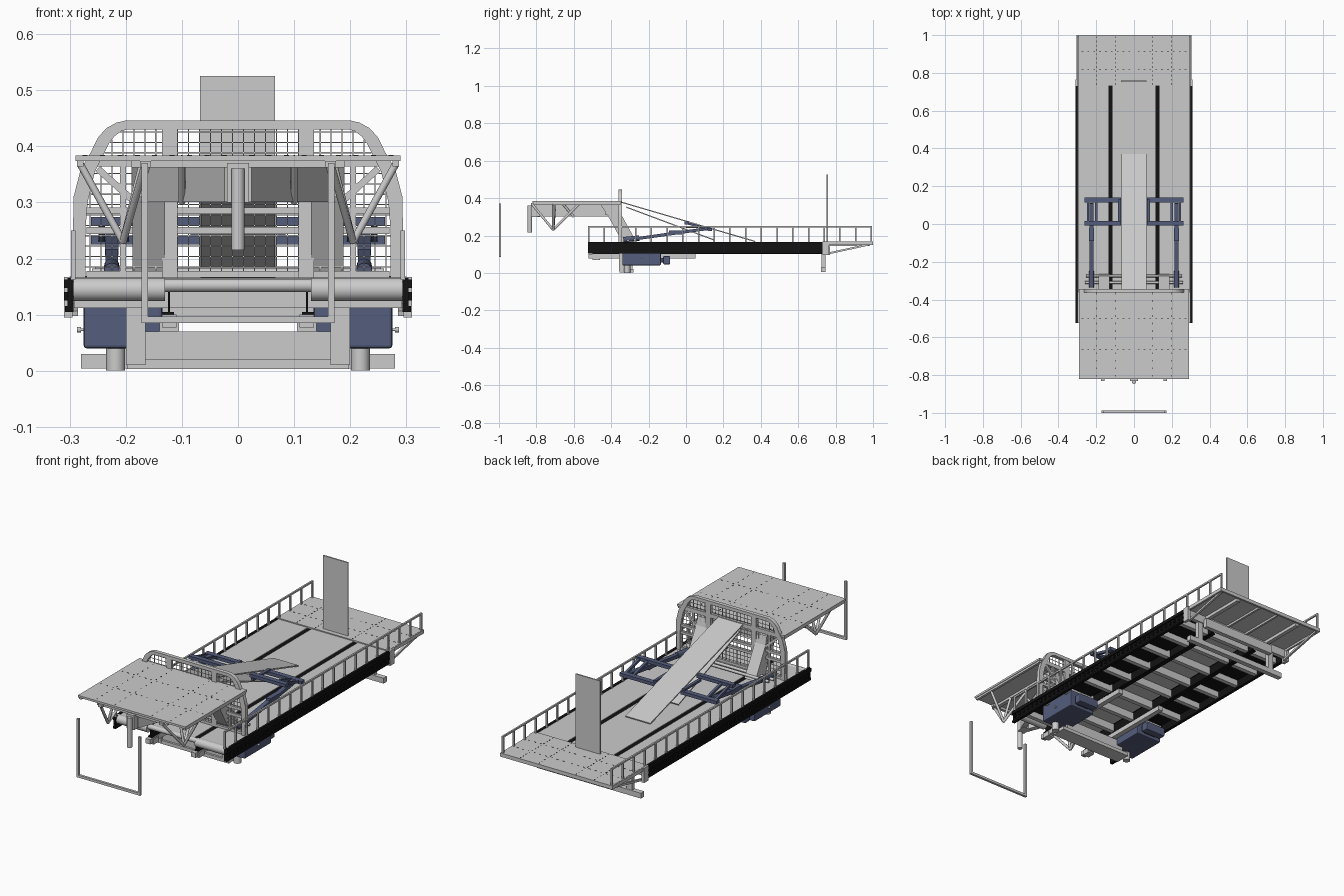
import bpy, bmesh, math
from mathutils import Vector, Matrix

if "Cube" in bpy.data.objects:
    bpy.data.objects.remove(bpy.data.objects["Cube"])


def material(name, rgb):
    m = bpy.data.materials.new(name)
    m.diffuse_color = (*rgb, 1)
    m.use_nodes = True
    m.node_tree.nodes["Principled BSDF"].inputs["Base Color"].default_value = m.diffuse_color
    return m


BLACK = material("black", (0.006, 0.006, 0.007))
BLUE = material("blue", (0.09, 0.11, 0.2))


class Part:
    """Collects simple solids into one object, optionally mirrored over x = 0."""

    def __init__(self, name, mat=None, mirror=False):
        self.name, self.mat, self.mirror = name, mat, mirror
        self.bm = bmesh.new()

    def box(self, x0, x1, y0, y1, z0, z1):
        m = Matrix.Translation(((x0 + x1) / 2, (y0 + y1) / 2, (z0 + z1) / 2))
        bmesh.ops.create_cube(self.bm, size=1, matrix=m @ Matrix.Diagonal((x1 - x0, y1 - y0, z1 - z0, 1)))
        return self

    def frame(self, p, q):
        p, q = Vector(p), Vector(q)
        d = (q - p).normalized()
        side = d.cross(Vector((0, 0, 1)))
        side = side.normalized() if side.length > 1e-4 else Vector((1, 0, 0))
        rot = Matrix((side, d.cross(side), d)).transposed().to_4x4()
        return Matrix.Translation((p + q) / 2) @ rot, (q - p).length

    def bar(self, p, q, w, h):
        m, n = self.frame(p, q)
        bmesh.ops.create_cube(self.bm, size=1, matrix=m @ Matrix.Diagonal((w, h, n, 1)))
        return self

    def tube(self, p, q, r, sides=12):
        m, n = self.frame(p, q)
        bmesh.ops.create_cone(self.bm, cap_ends=True, segments=sides, radius1=r, radius2=r, depth=n, matrix=m)
        return self

    def prism(self, pts, x0, x1):
        f = self.bm.faces.new([self.bm.verts.new((x0, y, z)) for y, z in pts])
        new = bmesh.ops.extrude_face_region(self.bm, geom=[f])["geom"]
        bmesh.ops.translate(self.bm, vec=(x1 - x0, 0, 0), verts=[v for v in new if isinstance(v, bmesh.types.BMVert)])
        return self

    def band(self, outer, inner, y0, y1):
        rows = [[self.bm.verts.new((x, y, z)) for x, z in line]
                for line, y in ((outer, y0), (outer, y1), (inner, y1), (inner, y0))]
        for i in range(len(outer) - 1):
            for a in range(4):
                r, s = rows[a], rows[(a + 1) % 4]
                self.bm.faces.new((r[i], r[i + 1], s[i + 1], s[i]))
        return self

    def done(self, smooth=False, bevel=0):
        bmesh.ops.recalc_face_normals(self.bm, faces=self.bm.faces)
        me = bpy.data.meshes.new(self.name)
        self.bm.to_mesh(me)
        self.bm.free()
        ob = bpy.data.objects.new(self.name, me)
        bpy.context.collection.objects.link(ob)
        if self.mat:
            me.materials.append(self.mat)
        if bevel:
            b = ob.modifiers.new("bevel", "BEVEL")
            b.width, b.segments = bevel, 2
        if self.mirror:
            ob.modifiers.new("mirror", "MIRROR")
        if smooth:
            bpy.ops.object.select_all(action="DESELECT")
            ob.select_set(True)
            bpy.context.view_layer.objects.active = ob
            bpy.ops.object.shade_smooth_by_angle(angle=math.radians(35))


# Main deck: centre and side planks with dark rails in the slots
Part("deck_planks", mirror=True).box(0, .114, -.5, .73, .15, .163).box(.136, .295, -.5, .73, .15, .163).done()
p = Part("deck_slot_rail", BLACK, True)
p.box(.114, .136, -.5, .73, .152, .16).box(.121, .125, -.5, .73, .1, .155).box(.114, .136, -.5, .73, .1, .105).done()
p = Part("cross_beams", mirror=True)
for i in range(9):
    y = -.44 + i * .14
    p.box(0, .292, y - .011, y + .011, .112, .15)
p.done()
Part("underdeck_panels", BLACK, True).box(.14, .29, -.5, .73, .142, .149).done()
Part("subframe_rail", mirror=True).box(.11, .135, -.52, .05, .077, .1).box(.105, .14, -.5, -.46, .07, .095).done()
p = Part("front_roll", mirror=True)
p.tube((.13, -.5, .145), (.3, -.5, .145), .021, 20).tube((0, -.5, .152), (.13, -.5, .152), .012, 16).done(True)

# Dark toothed side rails
p = Part("side_rail", BLACK, True)
p.box(.293, .304, -.525, .73, .105, .165).box(.3, .31, -.525, .73, .147, .163).box(.3, .308, -.525, .73, .105, .115)
for i in range(40):
    y = -.51 + i * .0315
    p.box(.3, .31, y, y + .012, .125, .14)
p.done()

# Tail deck with frame, braces and stabiliser
p = Part("tail_deck").box(-.3, .3, .73, 1, .16, .168).box(-.3, .3, .99, 1, .15, .165)
p.box(-.295, .295, .73, .75, .12, .16).done()
p = Part("tail_braces", mirror=True).box(.295, .31, .73, .765, .095, .167)
p.bar((.29, .75, .102), (.29, .985, .153), .01, .01).box(.294, .304, .73, 1, .15, .167)
p.box(.17, .19, .75, .98, .145, .16).box(.05, .06, .75, .98, .15, .16).done()
p = Part("rear_stabiliser").box(-.28, .28, .722, .747, .004, .03)
for s in (-1, 1):
    p.box(s * .215 - .015, s * .215 + .015, .724, .745, .02, .16)
p.box(-.2, .2, .748, .77, .095, .14).done()
Part("upright_flap").box(-.068, .066, .752, .759, .165, .525).done()

# Side railings
p = Part("side_railing", mirror=True).box(.29, .298, -.525, .995, .242, .25)
for i in range(19):
    y = -.521 + i * .084
    p.box(.29, .298, y - .004, y + .004, .163, .245)
p.done()

# Headboard arch, posts and wire mesh
outer = [(.29, .165), (.294, .25), (.293, .31), (.28, .36), (.262, .39), (.25, .415), (.235, .432), (.217, .442),
         (.2, .446), (0, .446)]
inner = [(.272, .165), (.272, .25), (.268, .30), (.255, .355), (.24, .385), (.23, .405), (.22, .418), (.208, .427),
         (.197, .43), (0, .43)]
p = Part("headboard_frame", mirror=True).band(outer, inner, -.362, -.343)
p.box(.108, .135, -.36, -.345, .165, .432)
for z in (.172, .25, .285, .37):
    p.box(0, .27 if z < .3 else .25, -.357, -.345, z - .006, z + .006)
p.bar((.25, -.35, .36), (.15, -.35, .27), .01, .012).box(.2, .21, -.356, -.346, .17, .37)
p.done(True)


def edge(v, k):
    """Interpolates the inner arch outline: k = 1 gives x at height v, k = 0 gives height at x."""
    for a, b in zip(inner, inner[1:]):
        lo, hi = sorted((a[k], b[k]))
        if lo <= v <= hi and hi > lo and (k == 1 or a[1] >= .25):
            t = (v - a[k]) / (b[k] - a[k])
            return a[1 - k] + t * (b[1 - k] - a[1 - k])
    return .25 if k == 0 else .2


p = Part("headboard_mesh", mirror=True)
for i in range(14):
    x = .01 + i * .0195
    p.box(x - .001, x + .001, -.352, -.35, .17, edge(x, 0))
for i in range(14):
    z = .185 + i * .0185
    p.box(0, edge(z, 1), -.354, -.352, z - .001, z + .001)
p.done()

# Upper platform over the cab and its gooseneck support
Part("upper_platform").box(-.29, .29, -.82, -.345, .374, .384).done()
p = Part("gooseneck", mirror=True)
p.bar((.012, -.8, .335), (.165, -.4, .335), .025, .068)
p.prism([(-.36, .37), (-.46, .37), (-.42, .31), (-.34, .165), (-.265, .165), (-.345, .31)], .13, .188)
p.box(0, .19, -.43, -.37, .31, .37).done()
Part("kingpin_column").tube((0, -.835, .215), (0, -.835, .36), .012, 14).box(-.02, .02, -.83, -.78, .3, .37).done(True)
p = Part("platform_truss", mirror=True)
node = (.205, -.71, .23)
for end in ((.165, -.825, .37), (.165, -.57, .37), (.282, -.71, .37), (.17, -.7, .37)):
    p.tube(node, end, .0065)
p.tube((.1, -.66, .37), (.1, -.6, .3), .006)
p.box(.155, .175, -.83, -.37, .362, .374).box(0, .19, -.815, -.8, .362, .374).box(.275, .287, -.815, -.35, .364, .374)
p.done(True)

# Dark tie-down slots on the flat decks
p = Part("tie_down_slots", BLACK, True)
for top, y0, y1 in ((.384, -.82, -.345), (.168, .73, 1)):
    for f in (.33, .67):
        for i in range(9):
            x, y = .02 + i * .031, y0 + f * (y1 - y0)
            p.box(x, x + .009, y - .0015, y + .0015, top - .002, top + .0006)
    for x in (.1, .2):
        for i in range(12):
            y = y0 + (i + .3) / 12 * (y1 - y0)
            p.box(x - .0015, x + .0015, y, y + .009, top - .002, top + .0006)
p.done()

# Loose U-shaped frame ahead of the platform
p = Part("front_hoop", mirror=True).box(.16, .172, -1, -.988, .085, .37).box(0, .172, -1, -.988, .085, .097)
p.done()

# Loading ramp and the plank under it
Part("loading_ramp").bar((0, -.345, .378), (0, .37, .168), .134, .006).done()
Part("under_ramp_plank").bar((0, -.32, .352), (0, .15, .176), .13, .006).done()

# Blue wheel lift
p = Part("wheel_lift", BLUE, True)
p.box(.068, .262, -.008, .016, .258, .274).box(.068, .262, .115, .14, .225, .241)
for x in (.2, .243):
    p.bar((x, .005, .266), (x, .127, .233), .012, .012)
p.bar((.225, -.3, .178), (.225, .11, .236), .022, .016).tube((.225, -.335, .178), (.225, -.25, .186), .014)
p.box(.07, .085, 0, .13, .24, .25).box(.213, .237, -.09, -.02, .205, .228).done(True)
p = Part("lift_cross_tubes", mirror=True)
p.tube((0, -.275, .178), (.255, -.275, .178), .007).tube((0, -.31, .175), (.26, -.31, .175), .007)
p.box(.13, .17, -.335, -.29, .163, .19).done(True)

# Blue tool boxes with handles
p = Part("tool_box", BLUE, True).box(.135, .275, -.34, -.135, .04, .125).box(.15, .26, -.122, -.085, .046, .09)
p.box(.17, .24, -.14, -.12, .055, .08).done(bevel=.005)
p = Part("tool_box_handle", mirror=True).tube((.27, -.24, .073), (.283, -.24, .073), .0025)
p.tube((.28, -.24, .073), (.287, -.24, .073), .005).done(True)

# Front stabiliser between the boxes
p = Part("front_stabiliser", mirror=True).box(0, .198, -.355, -.28, .003, .02).box(0, .175, -.345, -.335, .02, .07)
p.box(.165, .2, -.358, -.335, .01, .125).box(0, .17, -.3, -.285, .02, .07)
p.tube((.218, -.315, 0), (.218, -.315, .042), .017, 16).done(True)
